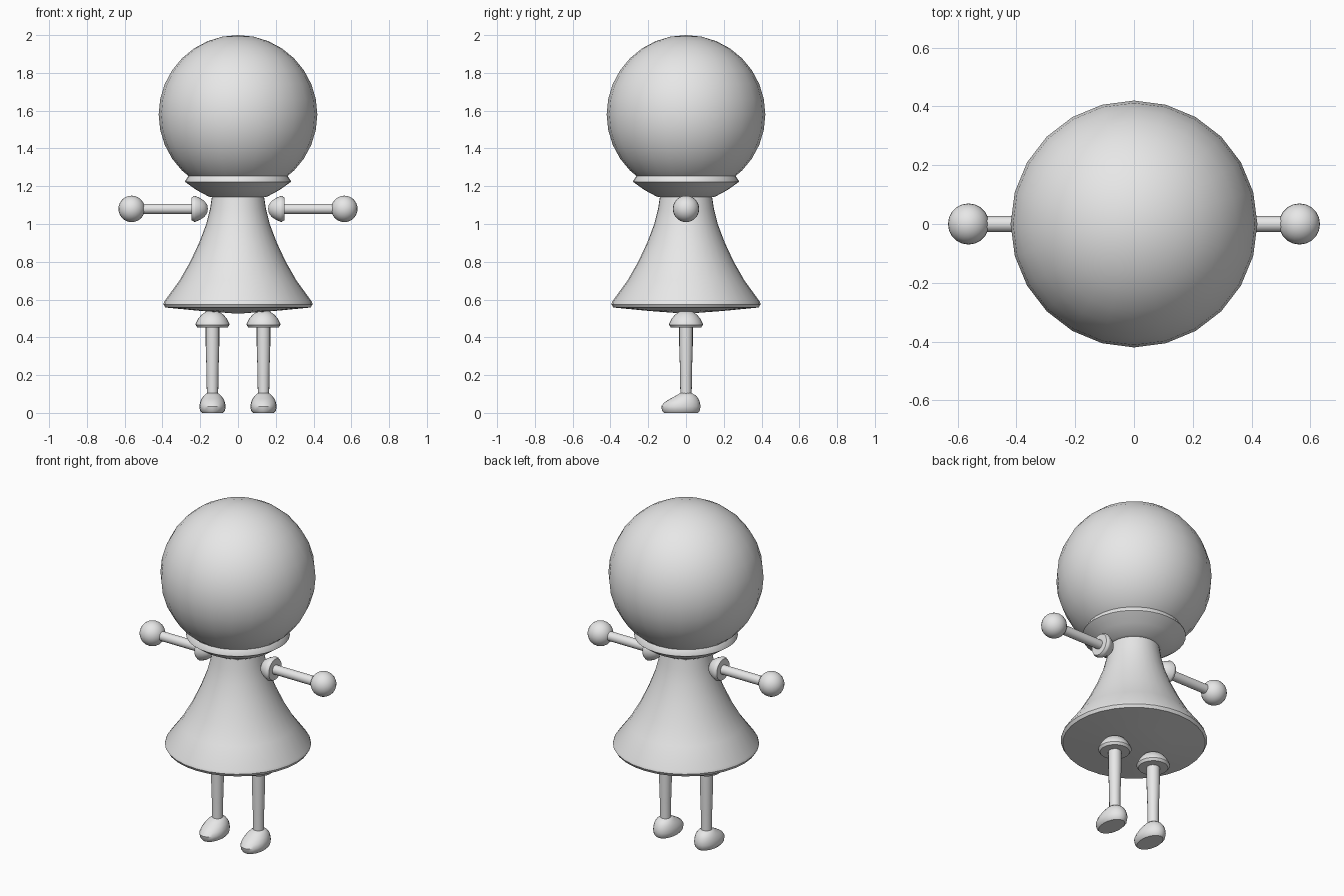
import bpy, bmesh, math
from mathutils import Matrix, Vector

if "Cube" in bpy.data.objects:
    bpy.data.objects.remove(bpy.data.objects["Cube"])

grey = bpy.data.materials.new("plain grey")
grey.diffuse_color = (0.8, 0.8, 0.8, 1)
grey.use_nodes = True
grey.node_tree.nodes["Principled BSDF"].inputs["Base Color"].default_value = grey.diffuse_color


def finish(name, bm, matrix, angle):
    bm.transform(matrix)
    bmesh.ops.recalc_face_normals(bm, faces=bm.faces)
    mesh = bpy.data.meshes.new(name)
    bm.to_mesh(mesh)
    bm.free()
    mesh.materials.append(grey)
    ob = bpy.data.objects.new(name, mesh)
    bpy.context.collection.objects.link(ob)
    bpy.ops.object.select_all(action='DESELECT')
    ob.select_set(True)
    bpy.context.view_layer.objects.active = ob
    bpy.ops.object.shade_smooth_by_angle(angle=math.radians(angle))
    return ob


def rings(name, sections, matrix=Matrix(), n=24, angle=35):
    """Skin stacked ellipses (z, rx, ry, y centre); zero radius closes to a point."""
    bm = bmesh.new()
    loops = []
    for z, rx, ry, yc in sections:
        if rx == 0:
            loops.append([bm.verts.new((0, yc, z))] * n)
        else:
            loops.append([bm.verts.new((rx * math.cos(2 * math.pi * i / n),
                                        yc + ry * math.sin(2 * math.pi * i / n), z))
                          for i in range(n)])
    for a, b in zip(loops, loops[1:]):
        for i in range(n):
            j = (i + 1) % n
            bm.faces.new(list(dict.fromkeys((a[i], a[j], b[j], b[i]))))
    for loop in (loops[0], loops[-1]):
        if loop[0] != loop[1]:
            bm.faces.new(loop)
    return finish(name, bm, matrix, angle)


def lathe(name, profile, matrix=Matrix(), n=24, angle=35):
    return rings(name, [(z, r, r, 0) for r, z in profile], matrix, n, angle)


def ball(name, radius, centre, n=24):
    bm = bmesh.new()
    bmesh.ops.create_uvsphere(bm, u_segments=n, v_segments=n // 2 + 4, radius=radius)
    return finish(name, bm, Matrix.Translation(centre), 60)


# Head and collar
ball("head", 0.42, (0, 0, 1.58))
lathe("collar", [(0.13, 1.14), (0.155, 1.145), (0.22, 1.18), (0.28, 1.223),
                 (0.28, 1.228), (0.262, 1.255)], n=32)

# Flared dress with a shallow conical underside
lathe("dress", [(0, 0.525), (0.2, 0.54), (0.385, 0.558), (0.395, 0.575), (0.39, 0.59),
                (0.31, 0.70), (0.253, 0.80), (0.206, 0.90), (0.168, 1.0),
                (0.148, 1.08), (0.138, 1.145)], n=32)

# Domed joint: the rim is at height zero, the dome rises along +z
dome = [(0, 0.09), (0.03, 0.086), (0.056, 0.07), (0.075, 0.048),
        (0.09, 0.02), (0.09, 0.014), (0.08, 0)]

for side, label in ((-1, "left"), (1, "right")):
    # Leg, hip joint and foot
    at = Matrix.Translation((0.135 * side, 0, 0))
    lathe(label + "_hip_joint", dome, at @ Matrix.Translation((0, 0, 0.452)))
    lathe(label + "_leg", [(0.03, 0.07), (0.031, 0.2), (0.036, 0.36), (0.036, 0.47)], at, 16)
    rings(label + "_foot", [(0.0, 0.055, 0.09, -0.027), (0.012, 0.066, 0.1, -0.027),
                            (0.035, 0.07, 0.104, -0.027), (0.055, 0.066, 0.095, -0.021),
                            (0.075, 0.058, 0.075, -0.009), (0.092, 0.045, 0.052, 0.0),
                            (0.104, 0.03, 0.032, 0.0)], at, 20, 40)

    # Arm, shoulder joint and hand, with local +z pointing away from the body
    out = Matrix.Translation((0, 0, 1.08)) @ Matrix.Rotation(math.pi / 2 * side, 4, 'Y')
    lathe(label + "_shoulder_joint", [(r * 0.76, 0.245 - z * 0.95) for r, z in dome], out)
    lathe(label + "_arm", [(0.027, 0.2), (0.027, 0.52)], out, 16)
    ball(label + "_hand", 0.07, Vector((0.563 * side, 0, 1.08)), 20)
